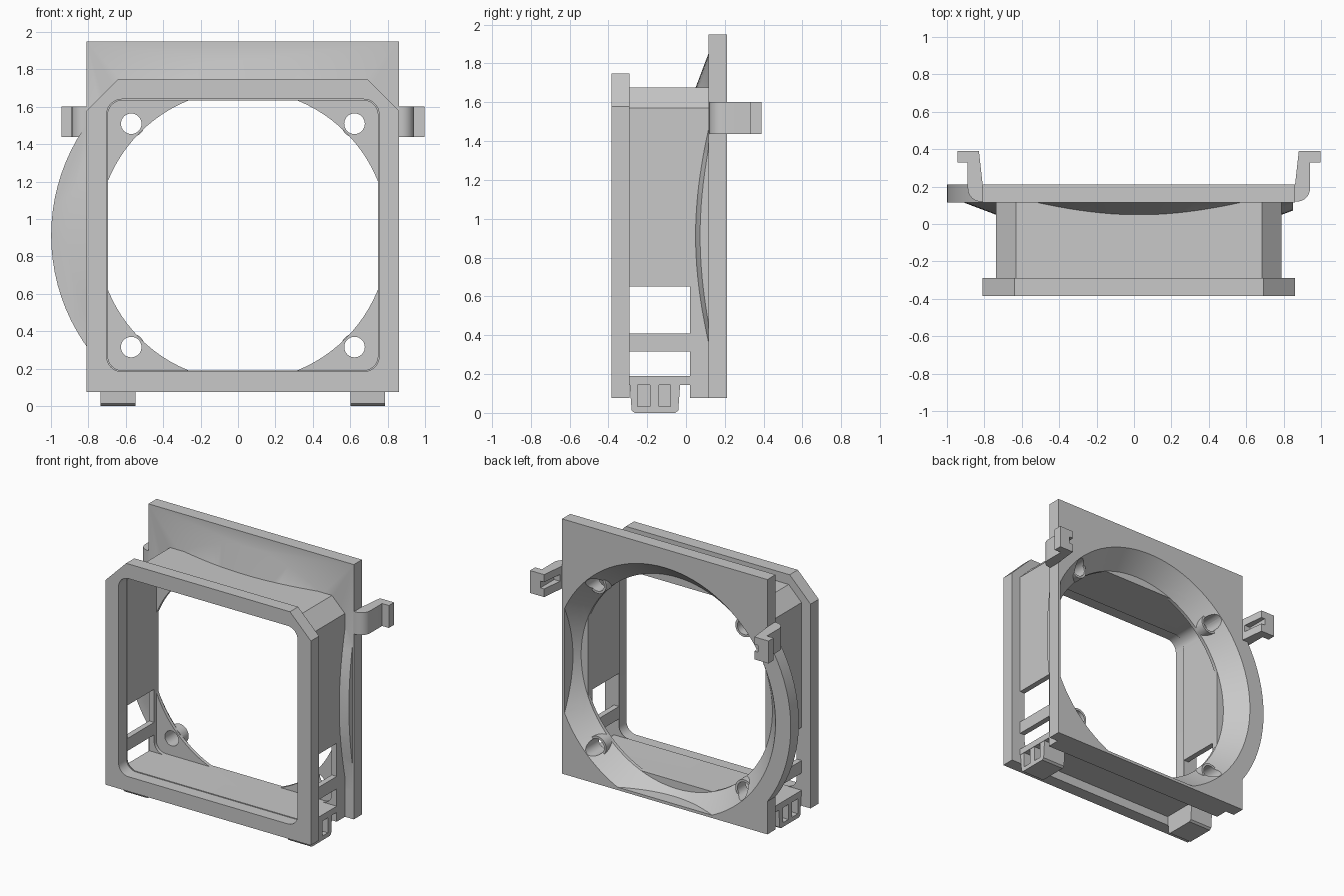
import bpy, bmesh, math
from mathutils import Matrix, Vector

old = bpy.data.objects.get("Cube")
if old:
    bpy.data.objects.remove(old, do_unlink=True)

CENTRE = Vector((0.026, 0, 0.912))   # middle of the fan opening
grey = bpy.data.materials.new("plain_grey")
grey.use_nodes = True
grey.diffuse_color = (0.58, 0.58, 0.58, 1)
grey.node_tree.nodes["Principled BSDF"].inputs["Base Color"].default_value = (0.58, 0.58, 0.58, 1)


def finish(name, bm):
    bmesh.ops.recalc_face_normals(bm, faces=bm.faces[:])
    mesh = bpy.data.meshes.new(name)
    bm.to_mesh(mesh)
    bm.free()
    mesh.materials.append(grey)
    ob = bpy.data.objects.new(name, mesh)
    ob.location = CENTRE
    bpy.context.collection.objects.link(ob)
    return ob


def prism(name, pts, a, b, axis="y"):
    """Extrude a flat outline from a to b along an axis."""
    place = {"x": lambda p, t: (t, p[0], p[1]),
             "y": lambda p, t: (p[0], t, p[1]),
             "z": lambda p, t: (p[0], p[1], t)}[axis]
    bm = bmesh.new()
    lo = [bm.verts.new(place(p, a)) for p in pts]
    hi = [bm.verts.new(place(p, b)) for p in pts]
    bm.faces.new(lo)
    bm.faces.new(hi[::-1])
    for i in range(len(pts)):
        j = (i + 1) % len(pts)
        bm.faces.new((lo[i], lo[j], hi[j], hi[i]))
    return finish(name, bm)


def box(name, x, y, z):
    return prism(name, [(x[0], z[0]), (x[1], z[0]), (x[1], z[1]), (x[0], z[1])], *y)


def cone(name, r0, r1, y0, y1, u=0, w=0, sides=96):
    bm = bmesh.new()
    mat = Matrix.Translation((u, (y0 + y1) / 2, w)) @ Matrix.Rotation(-math.pi / 2, 4, "X")
    bmesh.ops.create_cone(bm, cap_ends=True, segments=sides, radius1=r0, radius2=r1,
                          depth=y1 - y0, matrix=mat)
    return finish(name, bm)


def combine(ob, other, op, keep=False):
    m = ob.modifiers.new(op, "BOOLEAN")
    m.operation, m.solver, m.object = op, "EXACT", other
    bpy.context.view_layer.objects.active = ob
    bpy.ops.object.modifier_apply(modifier=m.name)
    if not keep:
        bpy.data.objects.remove(other, do_unlink=True)


def rounded(h, r, n=8):
    """Square outline of half width h with rounded corners."""
    pts = []
    for k, (sx, sz) in enumerate([(1, 1), (-1, 1), (-1, -1), (1, -1)]):
        for i in range(n + 1):
            t = math.pi / 2 * (k + i / n)
            pts.append((sx * (h - r) + r * math.cos(t), sz * (h - r) + r * math.sin(t)))
    return pts


def chamfered(h, bottom, c):
    """Square outline with the two top corners cut off."""
    return [(-h, bottom), (h, bottom), (h, h - c), (h - c, h), (c - h, h), (-h, h - c)]


# Flared opening, kept inside the right and bottom edges of the plate
flare = cone("flare_cutter", 0.778, 0.91, 0.07, 0.22)
combine(flare, box("limit", (-2, 0.815), (-1, 1), (-0.815, 2)), "INTERSECT")

# Front flange and square tube
flange = prism("front_flange", chamfered(0.836, -0.836, 0.17), -0.385, -0.29)
combine(flange, prism("cut", rounded(0.728, 0.08), -0.5, 0), "DIFFERENCE")
tube = prism("square_tube", chamfered(0.763, -0.768, 0.105), -0.295, 0.125)
combine(tube, box("ledge", (-0.763, 0.763), (0.02, 0.123), (-0.836, -0.75)), "UNION")
combine(tube, prism("cut", rounded(0.722, 0.078), -0.5, 0.3), "DIFFERENCE")
combine(tube, flare, "DIFFERENCE", keep=True)
for low, high in [(-0.722, -0.595), (-0.503, -0.26)]:
    combine(tube, box("cut", (-1, 1), (-0.29, 0.02), (low, high)), "DIFFERENCE")

# Back plate with round shroud, corner webs and screw bosses
plate = box("back_plate", (-0.835, 0.835), (0.115, 0.21), (-0.836, 1.037))
shroud = cone("shroud", 0.765, 0.945, 0.05, 0.118)
combine(shroud, cone("rim", 1.025, 1.025, 0.115, 0.21), "UNION")
combine(shroud, box("limit", (-2, 0.825), (-1, 1), (-0.833, 1.03)), "INTERSECT")
combine(plate, shroud, "UNION")
combine(plate, prism("web", rounded(0.726, 0.08), 0.045, 0.13), "UNION")
throat = cone("throat", 0.778, 0.778, 0.0, 0.3)
combine(throat, prism("limit", rounded(0.722, 0.078), -0.1, 0.4), "INTERSECT")
combine(plate, throat, "DIFFERENCE")
combine(plate, flare, "DIFFERENCE")
corners = [(sx * 0.597, sz * 0.597) for sx in (-1, 1) for sz in (-1, 1)]
for u, w in corners:
    combine(plate, cone("boss", 0.072, 0.072, 0.06, 0.14, u, w, 32), "UNION")
    combine(plate, cone("hole", 0.055, 0.055, 0, 0.4, u, w, 32), "DIFFERENCE")

# Side latches: curved arm, hooked tip and a groove on the inner face
curve = [(0.845 + 0.07 * math.cos(t), 0.19 + 0.07 * math.sin(t))
         for t in [-math.pi / 2 * i / 8 for i in range(9)]]
arm = [(0.825, 0.21), (0.835, 0.21), (0.855, 0.39), (0.97, 0.39), (0.97, 0.33),
       (0.915, 0.33)] + curve + [(0.825, 0.12)]
foot_outline = [(-0.29, -0.765), (-0.28, -0.9), (-0.265, -0.912),
                (-0.055, -0.912), (-0.04, -0.9), (-0.03, -0.765)]
parts = [flange, tube, plate]
for side, s in (("left", 1), ("right", -1)):
    latch = prism(side + "_latch", [(s * x, y) for x, y in arm], 0.525, 0.69, "z")
    groove = sorted((s * 0.8, s * 0.885))
    combine(latch, box("cut", groove, (0.23, 0.5), (0.585, 0.635)), "DIFFERENCE")

    # Clip foot with two slots on its outer face
    foot = prism(side + "_foot", foot_outline, *sorted((s * 0.575, s * 0.76)), "x")
    for y in [(-0.25, -0.185), (-0.14, -0.08)]:
        combine(foot, box("cut", sorted((s * 0.68, s * 0.8)), y, (-0.88, -0.7)), "DIFFERENCE")
    parts += [latch, foot]

# Smooth round surfaces, crisp edges
for ob in parts:
    bpy.ops.object.select_all(action="DESELECT")
    ob.select_set(True)
    bpy.context.view_layer.objects.active = ob
    bpy.ops.object.shade_smooth_by_angle(angle=math.radians(25))
